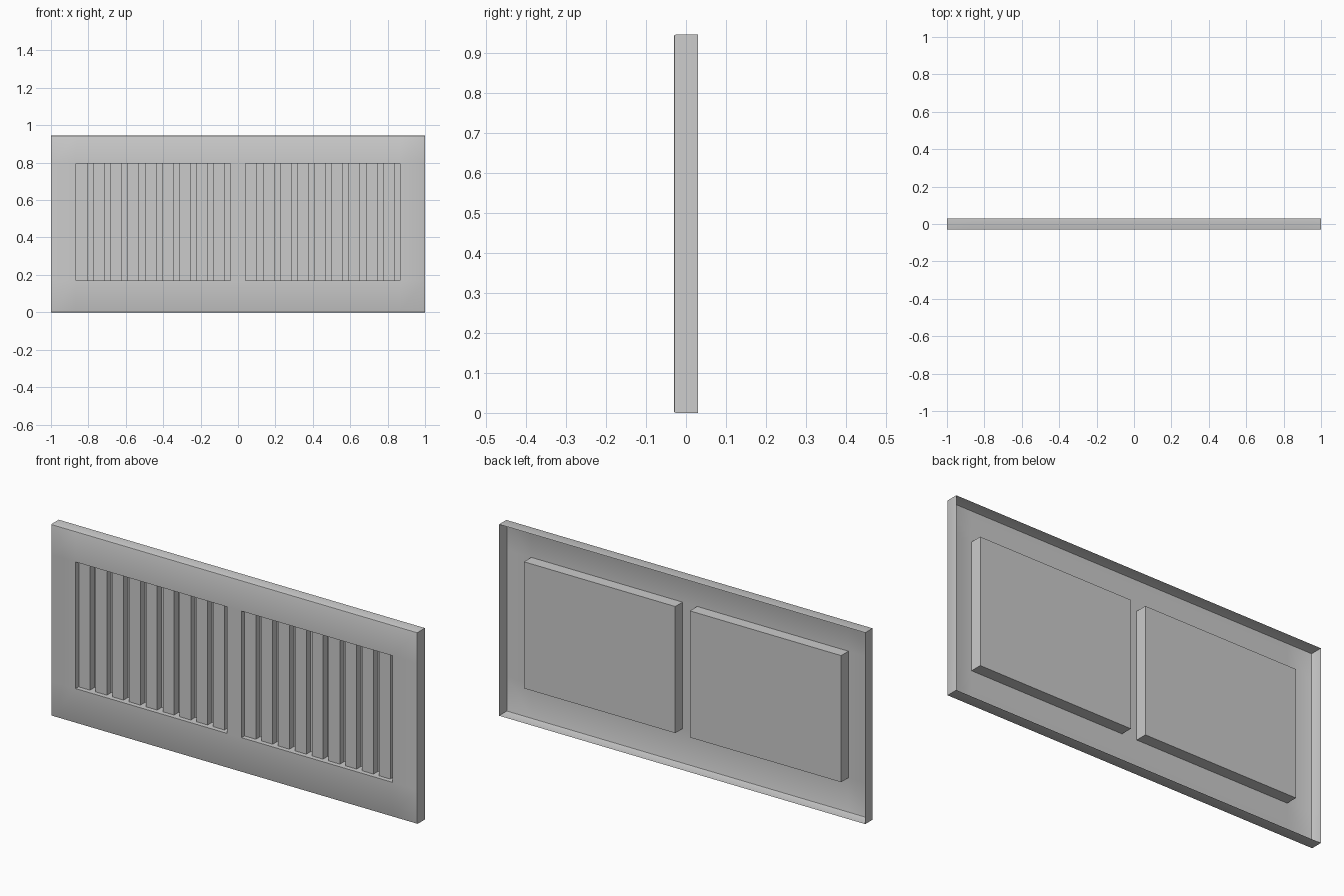
import bpy
import bmesh

cube = bpy.data.objects.get("Cube")
if cube:
    bpy.data.objects.remove(cube, do_unlink=True)

FRONT, BACK, POCKET, SLAT = -0.03, 0.03, 0.027, -0.007
HEIGHT = 0.945
XS = [-1, -0.866, -0.04, 0.04, 0.866, 1]
ZS = [0, 0.17, 0.795, HEIGHT]
WINDOWS = [(XS[1], XS[2]), (XS[3], XS[4])]

grey = bpy.data.materials.new("painted_grey_metal")
grey.use_nodes = True
colour = (0.6, 0.6, 0.6, 1)
grey.diffuse_color = colour
grey.node_tree.nodes["Principled BSDF"].inputs["Base Color"].default_value = colour


def finish(bm, name):
    mesh = bpy.data.meshes.new(name)
    bm.to_mesh(mesh)
    bm.free()
    obj = bpy.data.objects.new(name, mesh)
    bpy.context.collection.objects.link(obj)
    mesh.materials.append(grey)
    return obj


def quad(bm, *points):
    bm.faces.new([bm.verts.new(p) for p in points])


def upright(bm, x0, x1, z0, z1, y):
    quad(bm, (x0, y, z0), (x1, y, z0), (x1, y, z1), (x0, y, z1))


def walls(bm, x0, x1, z0, z1, y0, y1):
    ring = [(x0, z0), (x1, z0), (x1, z1), (x0, z1)]
    for (xa, za), (xb, zb) in zip(ring, ring[1:] + ring[:1]):
        quad(bm, (xa, y0, za), (xa, y1, za), (xb, y1, zb), (xb, y0, zb))


# Sheet metal frame: face plate, turned-back rim and two closed pockets
bm = bmesh.new()
for i in range(len(XS) - 1):
    for j in range(len(ZS) - 1):
        if not (j == 1 and i in (1, 3)):
            upright(bm, XS[i], XS[i + 1], ZS[j], ZS[j + 1], FRONT)
for x0, x1 in WINDOWS:
    walls(bm, x0, x1, ZS[1], ZS[2], FRONT, POCKET)
    upright(bm, x0, x1, ZS[1], ZS[2], POCKET)
# Rim is split along the plate divisions so that it welds cleanly
for a, b in zip(XS, XS[1:]):
    for z in (0, HEIGHT):
        quad(bm, (a, FRONT, z), (b, FRONT, z), (b, BACK, z), (a, BACK, z))
for a, b in zip(ZS, ZS[1:]):
    for x in (-1, 1):
        quad(bm, (x, FRONT, a), (x, FRONT, b), (x, BACK, b), (x, BACK, a))
bmesh.ops.remove_doubles(bm, verts=bm.verts, dist=0.0001)
bmesh.ops.recalc_face_normals(bm, faces=bm.faces)
plate = min(bm.faces, key=lambda f: f.calc_center_median().y)
if plate.normal.y > 0:
    bmesh.ops.reverse_faces(bm, faces=bm.faces)


# Softened front outer edge
def on_border(v):
    return v.co.y < FRONT + 0.001 and (abs(v.co.x) > 0.999 or v.co.z < 0.001 or v.co.z > HEIGHT - 0.001)


border = [e for e in bm.edges if all(on_border(v) for v in e.verts)
          and abs(e.link_faces[0].normal.dot(e.link_faces[1].normal)) < 0.5]
bmesh.ops.bevel(bm, geom=border, offset=0.004, segments=2, affect='EDGES', profile=0.5)
frame = finish(bm, "vent_frame")
bpy.context.view_layer.objects.active = frame
frame.select_set(True)
bpy.ops.object.shade_smooth_by_angle()

# Vertical slats: raised strips repeated across each pocket
COUNT = 9
for side, (x0, x1) in zip(("right", "left"), WINDOWS):
    pitch = (x1 - x0) / COUNT
    bm = bmesh.new()
    for k in range(COUNT):
        a = x0 + k * pitch + 0.001
        b = a + pitch * 0.67
        upright(bm, a, b, ZS[1], ZS[2], SLAT)
        for x in (a, b):
            quad(bm, (x, SLAT, ZS[1]), (x, POCKET, ZS[1]), (x, POCKET, ZS[2]), (x, SLAT, ZS[2]))
    bmesh.ops.remove_doubles(bm, verts=bm.verts, dist=0.0001)
    bmesh.ops.recalc_face_normals(bm, faces=bm.faces)
    for f in list(bm.faces):
        if f.normal.y > 0.5:
            bmesh.ops.reverse_faces(bm, faces=bm.faces)
            break
    finish(bm, side + "_slats")
